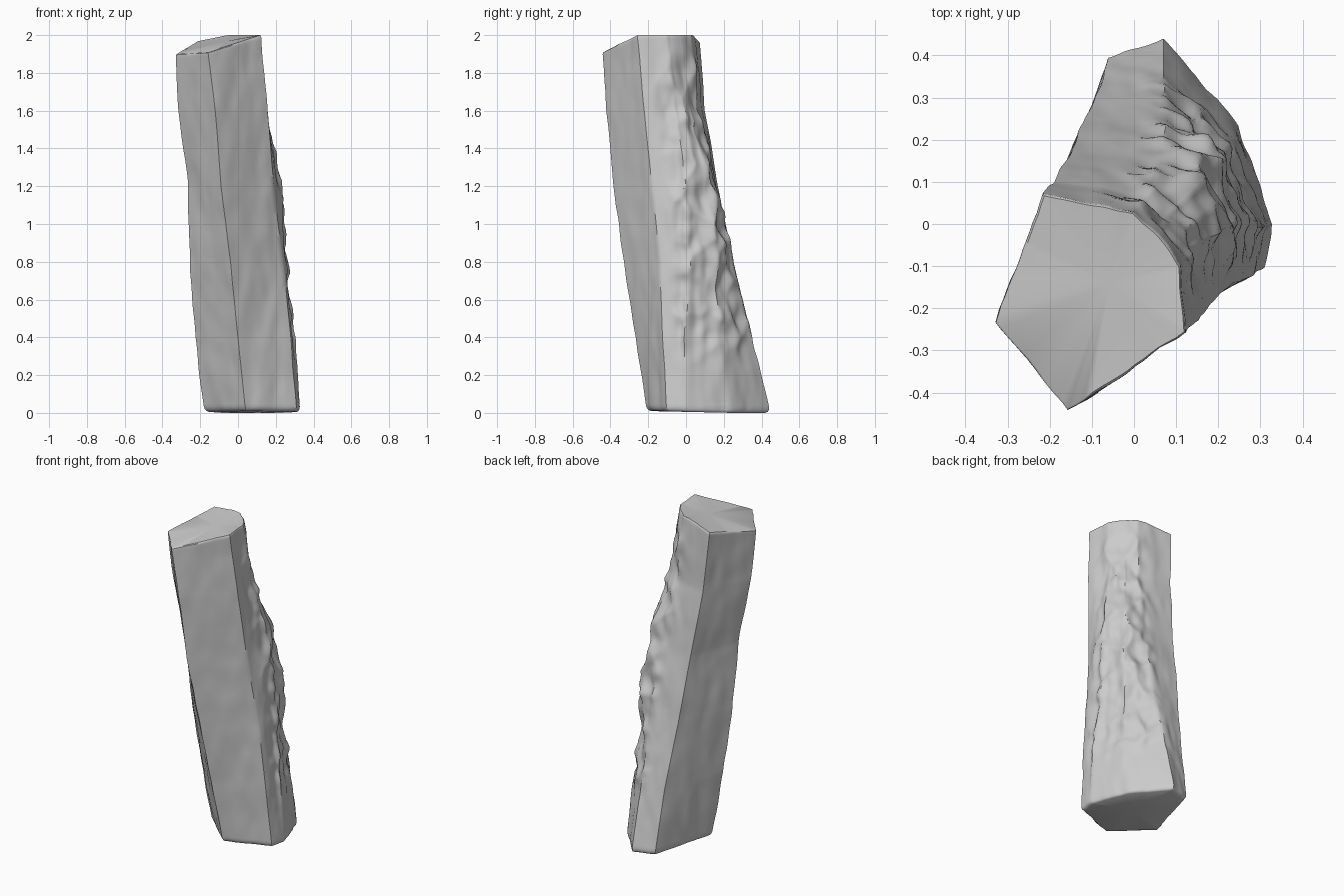
import bpy, bmesh, math
from mathutils import Vector, noise

if "Cube" in bpy.data.objects:
    bpy.data.objects.remove(bpy.data.objects["Cube"])

# Cross-section corners at equal height steps, counterclockwise from the left edge:
# left, front ridge, right front, right, chipped right back, back, back left
SECTIONS = [
    [(-.175, .0), (.04, -.21), (.31, -.10), (.33, .0), (.25, .24), (.07, .445), (-.06, .40)],
    [(-.23, -.05), (.0, -.265), (.275, -.12), (.305, -.01), (.24, .18), (.07, .355), (-.08, .33)],
    [(-.255, -.10), (-.04, -.33), (.24, -.14), (.275, .0), (.21, .17), (.08, .25), (-.12, .25)],
    [(-.265, -.15), (-.09, -.385), (.19, -.18), (.235, .0), (.17, .10), (.06, .16), (-.15, .17)],
    [(-.315, -.20), (-.12, -.42), (.155, -.22), (.155, -.05), (.10, .04), (.02, .07), (-.19, .10)],
    [(-.33, -.235), (-.16, -.445), (.125, -.26), (.11, -.10), (.06, -.03), (.0, .03), (-.215, .07)],
]
SIDES, SEG, ROWS = 7, 14, 130


def corners(t):
    f = min(t, .99999) * (len(SECTIONS) - 1)
    k = int(f)
    return [Vector(a).lerp(Vector(b), f - k) for a, b in zip(SECTIONS[k], SECTIONS[k + 1])]


def bump(x, lo, hi, soft):
    def s(v):
        v = max(0, min(1, v))
        return v * v * (3 - 2 * v)
    return s((x - lo) / soft) * s((hi - x) / soft)


def surface_point(t, u, inset):
    """Point on the column: t is height 0..1, u is the position around in sides."""
    pts = corners(t)
    mid = sum(pts, Vector((0, 0))) / SIDES
    k = int(u)
    p = pts[k % SIDES].lerp(pts[(k + 1) % SIDES], u - k)
    out = (p - mid).normalized()
    # sloping top plane
    top = min(2.0, 1.9 + .227 * (p.x + .33) + .136 * (p.y + .235))
    z = 2 * t + (top - 2) * max(0, (t - .8) / .2)
    q = Vector((p.x, p.y, z))
    # gentle undulation on the flat sides
    off = .008 * noise.noise(Vector((q.x * 9, q.y * 9, z * 3)))
    off += .004 * noise.noise(Vector((q.x * 22, q.y * 22, z * 7 + 4)))
    # conchoidal chips along the right and back right
    mask = bump(u, 2.2, 5.5, .7) * bump(t, .10, .985, .12)
    if mask > 0:
        w = noise.noise_vector(q * 6) * .12
        d = noise.voronoi(Vector((q.x * 8, q.y * 8, z * 4.5)) + w)[0][0]
        off += mask * (.055 * d * d - .022)
        off += mask * .016 * noise.noise(Vector((q.x * 16, q.y * 16, z * 11)))
    p = mid + (p - mid) * inset + out * off * (1 if .005 < t < .998 else .7)
    return Vector((p.x, p.y, z))


# Levels, with small rounded rims at both ends
levels = [(0, .92), (.003, .965), (.008, .988)]
levels += [(.016 + .976 * i / ROWS, 1) for i in range(ROWS + 1)]
levels += [(.997, .996), (1, .975)]

bm = bmesh.new()
n = SIDES * SEG
rings = []
for t, inset in levels:
    ring = []
    for i in range(n):
        co = surface_point(t, i / SEG, inset)
        if t < .02:  # uneven broken foot
            co.z += .022 * max(0, .25 - co.y) * (1 - t / .02)
        ring.append(bm.verts.new(co))
    rings.append(ring)
for a, b in zip(rings, rings[1:]):
    for i in range(n):
        j = (i + 1) % n
        bm.faces.new((a[i], a[j], b[j], b[i]))

# Foot and sloping top
for ring, flip in ((rings[0], True), (rings[-1], False)):
    c = bm.verts.new(sum((v.co for v in ring), Vector()) / n)
    for i in range(n):
        f = (ring[i], ring[(i + 1) % n], c)
        bm.faces.new(f[::-1] if flip else f)

mesh = bpy.data.meshes.new("stone_column")
bm.to_mesh(mesh)
bm.free()
column = bpy.data.objects.new("stone_column", mesh)
bpy.context.collection.objects.link(column)
bpy.context.view_layer.objects.active = column
column.select_set(True)
bpy.ops.object.shade_smooth_by_angle(angle=math.radians(40))
